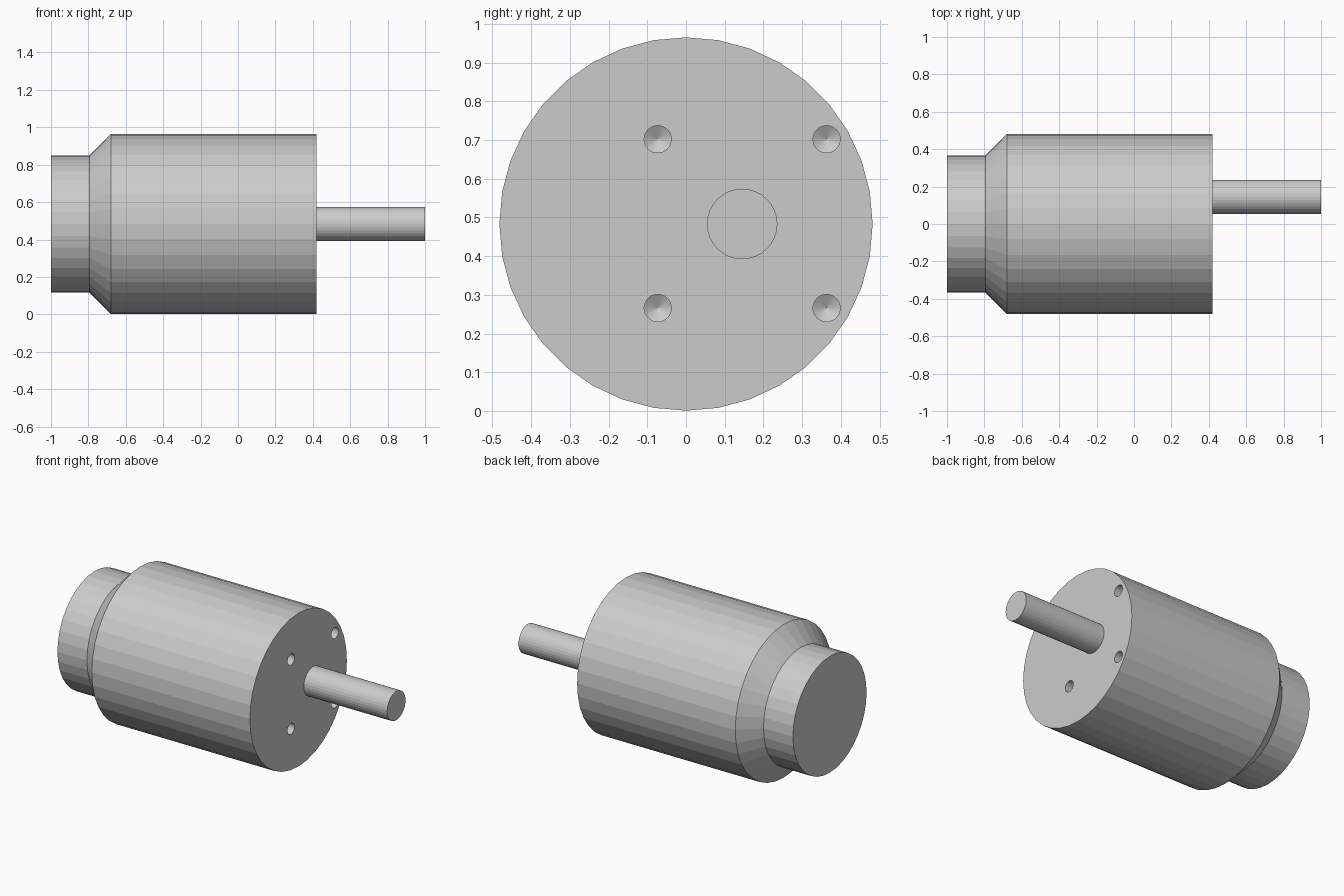
import bpy, bmesh, math

if "Cube" in bpy.data.objects:
    bpy.data.objects.remove(bpy.data.objects["Cube"])

MID_Z = 0.483            # height of the motor axis
FACE_X = 0.42            # front mounting face
SHAFT_Y = 0.145          # offset of the output shaft


def lathe(name, profile, y, z, sides):
    """Closed solid of revolution about the x direction; profile is (x, radius), radius 0 = a tip."""
    bm = bmesh.new()
    rings = []
    for x, r in profile:
        count = sides if r else 1
        rings.append([bm.verts.new((x, y + r * math.sin(2 * math.pi * i / count),
                                    z + r * math.cos(2 * math.pi * i / count)))
                      for i in range(count)])
    for a, b in zip(rings, rings[1:]):
        for i in range(sides):
            j = (i + 1) % sides
            corners = [a[i % len(a)], a[j % len(a)], b[j % len(b)], b[i % len(b)]]
            bm.faces.new(list(dict.fromkeys(corners)))
    for ring in (rings[0], rings[-1]):
        if len(ring) > 1:
            bm.faces.new(ring)
    bmesh.ops.recalc_face_normals(bm, faces=bm.faces)
    mesh = bpy.data.meshes.new(name)
    bm.to_mesh(mesh)
    bm.free()
    obj = bpy.data.objects.new(name, mesh)
    bpy.context.collection.objects.link(obj)
    return obj


# Housing: rear cap, chamfer and main barrel
housing = lathe("motor_housing",
                [(-1.0, 0.366), (-0.795, 0.366), (-0.68, 0.482), (FACE_X, 0.482)],
                0, MID_Z, 36)

# Off-centre output shaft
lathe("output_shaft", [(FACE_X, 0.091), (1.0, 0.091)], SHAFT_Y, MID_Z, 32)

# Four drilled mounting holes with conical bottoms, around the shaft
for sy in (-1, 1):
    for sz in (-1, 1):
        drill = lathe("hole_cutter",
                      [(FACE_X - 0.14, 0), (FACE_X - 0.12, 0.035), (FACE_X + 0.05, 0.035)],
                      SHAFT_Y + sy * 0.218, MID_Z + 0.001 + sz * 0.218, 32)
        drill.hide_render = True
        drill.hide_set(True)
        cut = housing.modifiers.new("mounting_hole", 'BOOLEAN')
        cut.operation = 'DIFFERENCE'
        cut.solver = 'EXACT'
        cut.object = drill
